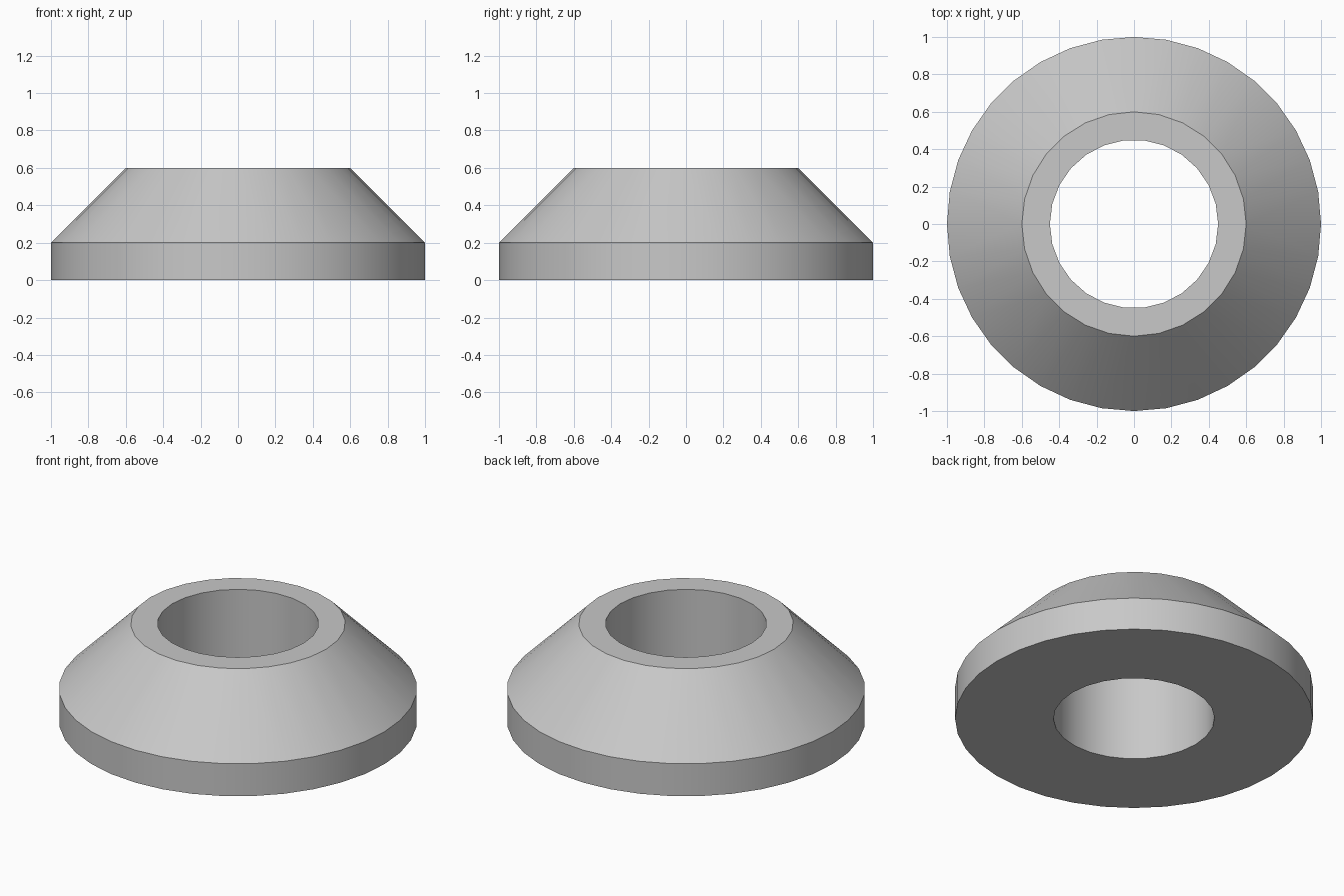
import bpy
import bmesh
from math import cos, sin, pi, radians

cube = bpy.data.objects.get("Cube")
if cube:
    bpy.data.objects.remove(cube, do_unlink=True)

# Plain grey material
grey = bpy.data.materials.new("light_grey")
grey.use_nodes = True
colour = (0.58, 0.58, 0.58, 1)
grey.diffuse_color = colour
grey.node_tree.nodes["Principled BSDF"].inputs["Base Color"].default_value = colour

# Closed cross-section: radius, height, number of sides
PROFILE = [
    (1.0, 0.0, 36),   # base rim
    (1.0, 0.2, 36),   # top of the straight wall
    (0.6, 0.6, 28),   # top of the slope
    (0.45, 0.6, 26),  # bore, upper end
    (0.45, 0.0, 26),  # bore, lower end
]


def ring(bm, radius, height, sides):
    return [bm.verts.new((radius * cos(2 * pi * k / sides),
                          radius * sin(2 * pi * k / sides), height))
            for k in range(sides)]


def join(bm, a, b):
    """Skin two rings, with quads when their side counts match."""
    n, m = len(a), len(b)
    if n == m:
        for k in range(n):
            bm.faces.new((a[k], a[(k + 1) % n], b[(k + 1) % n], b[k]))
        return
    i = j = 0
    while i < n or j < m:
        if j == m or (i < n and (i + 0.5) / n <= (j + 0.5) / m):
            bm.faces.new((a[i % n], a[(i + 1) % n], b[j % m]))
            i += 1
        else:
            bm.faces.new((a[i % n], b[(j + 1) % m], b[j % m]))
            j += 1


# Tapered collar with a through bore
bm = bmesh.new()
rings = [ring(bm, *p) for p in PROFILE]
for k, current in enumerate(rings):
    join(bm, current, rings[(k + 1) % len(rings)])
bmesh.ops.recalc_face_normals(bm, faces=bm.faces[:])
mesh = bpy.data.meshes.new("tapered_collar")
bm.to_mesh(mesh)
bm.free()
mesh.materials.append(grey)

collar = bpy.data.objects.new("tapered_collar", mesh)
bpy.context.collection.objects.link(collar)
bpy.ops.object.select_all(action="DESELECT")
collar.select_set(True)
bpy.context.view_layer.objects.active = collar
bpy.ops.object.shade_smooth_by_angle(angle=radians(30))
